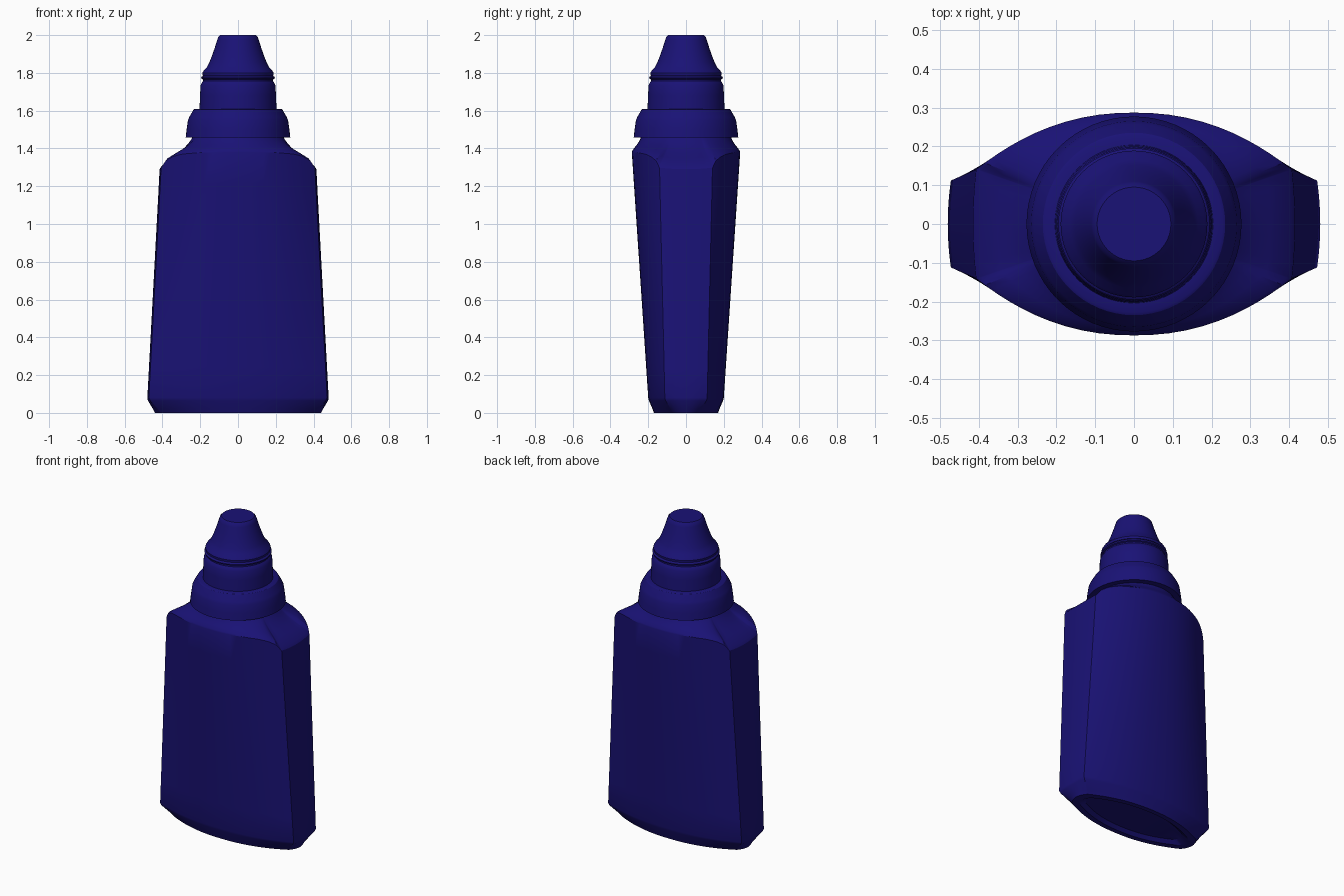
import bpy, bmesh, math
from math import sin, cos, pi, atan2

if "Cube" in bpy.data.objects:
    bpy.data.objects.remove(bpy.data.objects["Cube"])

navy = bpy.data.materials.new("navy_plastic")
navy.diffuse_color = (0.010, 0.006, 0.18, 1)
navy.use_nodes = True
navy.node_tree.nodes["Principled BSDF"].inputs["Base Color"].default_value = navy.diffuse_color


def finish(name, bm, angle):
    bmesh.ops.recalc_face_normals(bm, faces=bm.faces)
    me = bpy.data.meshes.new(name)
    bm.to_mesh(me)
    bm.free()
    ob = bpy.data.objects.new(name, me)
    bpy.context.collection.objects.link(ob)
    me.materials.append(navy)
    bpy.ops.object.select_all(action='DESELECT')
    ob.select_set(True)
    bpy.context.view_layer.objects.active = ob
    bpy.ops.object.shade_smooth_by_angle(angle=math.radians(angle))
    return ob


def loft(name, rings, angle=30):
    bm = bmesh.new()
    loops = [[bm.verts.new(p) for p in r] for r in rings]
    for a, b in zip(loops, loops[1:]):
        n = len(a)
        for i in range(n):
            j = (i + 1) % n
            bm.faces.new((a[i], a[j], b[j], b[i]))
    bm.faces.new(loops[0][::-1])
    bm.faces.new(loops[-1])
    return finish(name, bm, angle)


def lathe(name, profile, seg=64):
    return loft(name, [[(r * cos(2 * pi * i / seg), r * sin(2 * pi * i / seg), z)
                        for i in range(seg)] for r, z in profile])


# Bottle cross-section: bulged front and back, nearly flat narrow sides
def section(w, d, e, b):
    xe, n, m = w - b, 28, 8
    side = [(w - b * (2 * k / m - 1) ** 2, e * (2 * k / m - 1)) for k in range(m)]
    back = []
    for k in range(n):
        s = cos(pi * k / n)
        back.append((xe * s, e + (d - e) * (1 - abs(s) ** 2.2)))
    half = side + back
    return half + [(-x, -y) for x, y in half]


# Height of the rounded panel top at a given x
def panel_top(x):
    x = abs(x)
    pts = [(0, 1.38), (.2, 1.378), (.3, 1.37), (.35, 1.355), (.385, 1.333), (.405, 1.30), (.42, 1.285)]
    for (x0, z0), (x1, z1) in zip(pts, pts[1:]):
        if x <= x1:
            return z0 + (z1 - z0) * (x - x0) / (x1 - x0)
    return 1.285


def flat(z, *args):
    return [(x, y, z) for x, y in section(*args)]


# Foot with a shallow recess underneath
rings = [flat(.02, .35, .12, .04, .02), flat(0, .39, .14, .05, .025),
         flat(0, .44, .17, .07, .03), flat(.02, .45, .177, .08, .025),
         flat(.065, .477, .196, .108, .012)]
# Tapering walls up to the curved panel top
for k in range(9):
    t = k / 8
    rings.append([(x, y, .08 + t * (panel_top(x) - .08)) for x, y in
                  section(.48 - .065 * t, .2 + .087 * t, .112 + .028 * t, .008)])
# Shoulder blending from the panel top into the round neck
edge = rings[-1]
for t, h in ((.06, .10), (.35, .33), (.55, .48), (.75, .66), (.9, .84), (1, 1)):
    ring = []
    for x, y, z in edge:
        a = atan2(y, x)
        ring.append((x + (.237 * cos(a) - x) * t, y + (.237 * sin(a) - y) * t,
                     z + (1.465 - z) * h))
    rings.append(ring)
loft("bottle_body", rings, 28)

# Collar at the base of the cap
lathe("cap_collar", [(.20, 1.458), (.277, 1.458), (.272, 1.50), (.265, 1.55), (.258, 1.566),
                     (.235, 1.606), (.228, 1.61), (.19, 1.61)])
# Cap barrel with retaining beads
lathe("cap_barrel", [(.204, 1.60), (.201, 1.68), (.198, 1.735), (.190, 1.75), (.184, 1.757),
                     (.184, 1.765), (.193, 1.769), (.195, 1.777), (.188, 1.783),
                     (.180, 1.787), (.180, 1.80)])
# Tapered nozzle
lathe("nozzle", [(.187, 1.786), (.189, 1.80), (.182, 1.812), (.165, 1.83), (.152, 1.855),
                 (.138, 1.89), (.124, 1.93), (.110, 1.975), (.105, 1.99), (.095, 2.0)])
